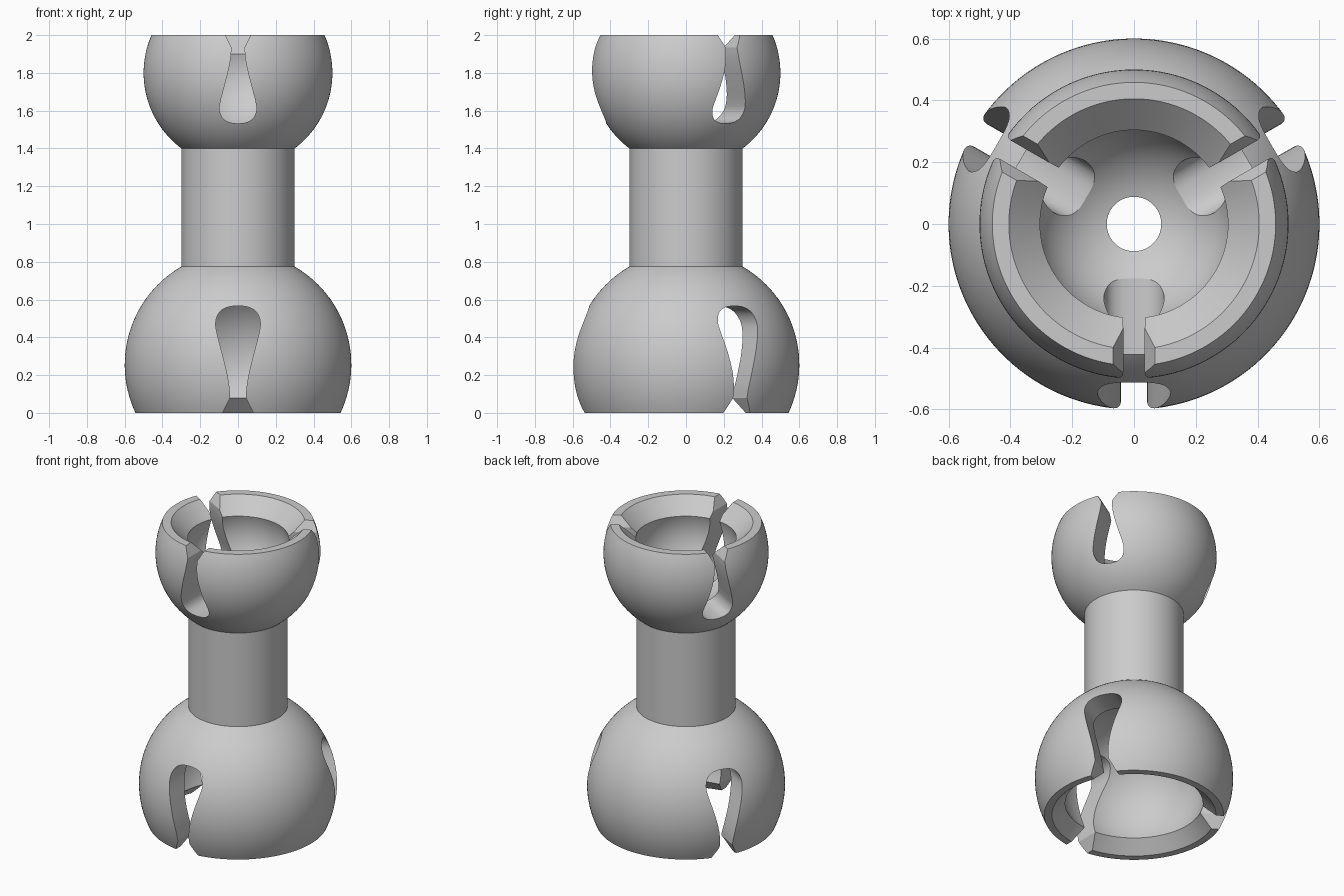
import bpy, bmesh
from math import sin, cos, pi, radians, atan2, sqrt
from mathutils import Matrix, Vector

cube = bpy.data.objects.get("Cube")
if cube:
    bpy.data.objects.remove(cube, do_unlink=True)

LOW_Z, LOW_R, LOW_IN = 0.255, 0.6, 0.452     # large socket
TOP_Z, TOP_R, TOP_IN = 1.8, 0.5, 0.32        # small socket
SHAFT, BORE, SEGMENTS = 0.3, 0.088, 128

grey = bpy.data.materials.new("plain grey")
grey.use_nodes = True
colour = (0.6, 0.6, 0.6, 1)
grey.diffuse_color = colour
grey.node_tree.nodes["Principled BSDF"].inputs["Base Color"].default_value = colour


def make_object(name, bm):
    bmesh.ops.recalc_face_normals(bm, faces=bm.faces[:])
    mesh = bpy.data.meshes.new(name)
    bm.to_mesh(mesh)
    bm.free()
    mesh.materials.append(grey)
    obj = bpy.data.objects.new(name, mesh)
    bpy.context.collection.objects.link(obj)
    return obj


def arc(radius, centre, start, end, steps=28):
    """Profile points on a ball, between two (radius, height) points."""
    a = atan2(start[1] - centre, start[0])
    b = atan2(end[1] - centre, end[0])
    angles = [a + (b - a) * i / steps for i in range(steps + 1)]
    return [(radius * cos(t), centre + radius * sin(t)) for t in angles]


def on_ball(radius, centre, r, side):
    return (r, centre + side * sqrt(radius ** 2 - r ** 2))


def smooth_path(points, steps=6):
    """Catmull-Rom curve through the points."""
    p = [Vector(q) for q in points]
    p = [Vector((-p[1].x, p[1].y))] + p + [2 * p[-1] - p[-2]]
    out = []
    for a, b, c, d in zip(p, p[1:], p[2:], p[3:]):
        for i in range(steps):
            t = i / steps
            out.append(0.5 * (2 * b + (c - a) * t + (2 * a - 5 * b + 4 * c - d) * t ** 2
                              + (3 * b - a - 3 * c + d) * t ** 3))
    return out + [p[-2]]


# Body: both sockets, the shaft and the bore turned from one closed profile
profile = arc(LOW_R, LOW_Z, (0.543, 0), on_ball(LOW_R, LOW_Z, SHAFT, 1))
profile += arc(TOP_R, TOP_Z, on_ball(TOP_R, TOP_Z, SHAFT, -1), (0.458, 2))
profile += [(0.405, 2)]
profile += arc(TOP_IN, TOP_Z, (0.304, 1.9), on_ball(TOP_IN, TOP_Z, BORE, -1))
profile += arc(LOW_IN, LOW_Z, on_ball(LOW_IN, LOW_Z, BORE, 1), (0.417, 0.08))
profile += [(0.497, 0)]
# Keep the two rims exactly flat
profile = [(r, min(max(z, 0), 2)) for r, z in profile]
profile[0] = (profile[0][0], 0)

bm = bmesh.new()
rings = []
for i in range(SEGMENTS):
    a = 2 * pi * (i + 0.5) / SEGMENTS
    rings.append([bm.verts.new((r * cos(a), r * sin(a), z)) for r, z in profile])
for i, ring in enumerate(rings):
    after = rings[(i + 1) % SEGMENTS]
    for j in range(len(profile)):
        k = (j + 1) % len(profile)
        bm.faces.new((ring[j], after[j], after[k], ring[k]))
body = make_object("double_socket_link", bm)

# Keyhole outline: half width and distance from the rim
half = smooth_path([(0, 0.566), (0.06, 0.558), (0.1, 0.53), (0.118, 0.48), (0.111, 0.42),
                    (0.085, 0.32), (0.06, 0.22), (0.046, 0.14), (0.042, 0.08)])
half += [Vector((0.122, -0.08))]
outline = half + [Vector((-p.x, p.y)) for p in reversed(half[1:])]


def keyhole_cutter(name, angle, scale, top):
    """Radial prism that cuts one spring slot."""
    bm = bmesh.new()
    loops = []
    for reach in (-0.13, -0.8):
        loops.append([bm.verts.new((p.x * scale, reach, 2 - p.y * scale if top else p.y * scale))
                      for p in outline])
    n = len(outline)
    for i in range(n):
        k = (i + 1) % n
        bm.faces.new((loops[0][i], loops[0][k], loops[1][k], loops[1][i]))
    for loop in loops:
        bm.faces.new(loop)
    bm.transform(Matrix.Rotation(angle, 4, 'Z'))
    cutter = make_object(name, bm)
    cutter.hide_render = True
    return cutter


# Three slots in each socket
bpy.context.view_layer.objects.active = body
for top, scale in ((False, 1.0), (True, 0.825)):
    for i in range(3):
        cutter = keyhole_cutter("slot_cutter", i * 2 * pi / 3, scale, top)
        mod = body.modifiers.new("slot", 'BOOLEAN')
        mod.operation = 'DIFFERENCE'
        mod.solver = 'EXACT'
        mod.object = cutter
        bpy.ops.object.modifier_apply(modifier=mod.name)
        bpy.data.objects.remove(cutter, do_unlink=True)

# Smooth shading with crisp edges
bpy.ops.object.select_all(action='DESELECT')
body.select_set(True)
bpy.ops.object.shade_smooth_by_angle(angle=radians(22))
